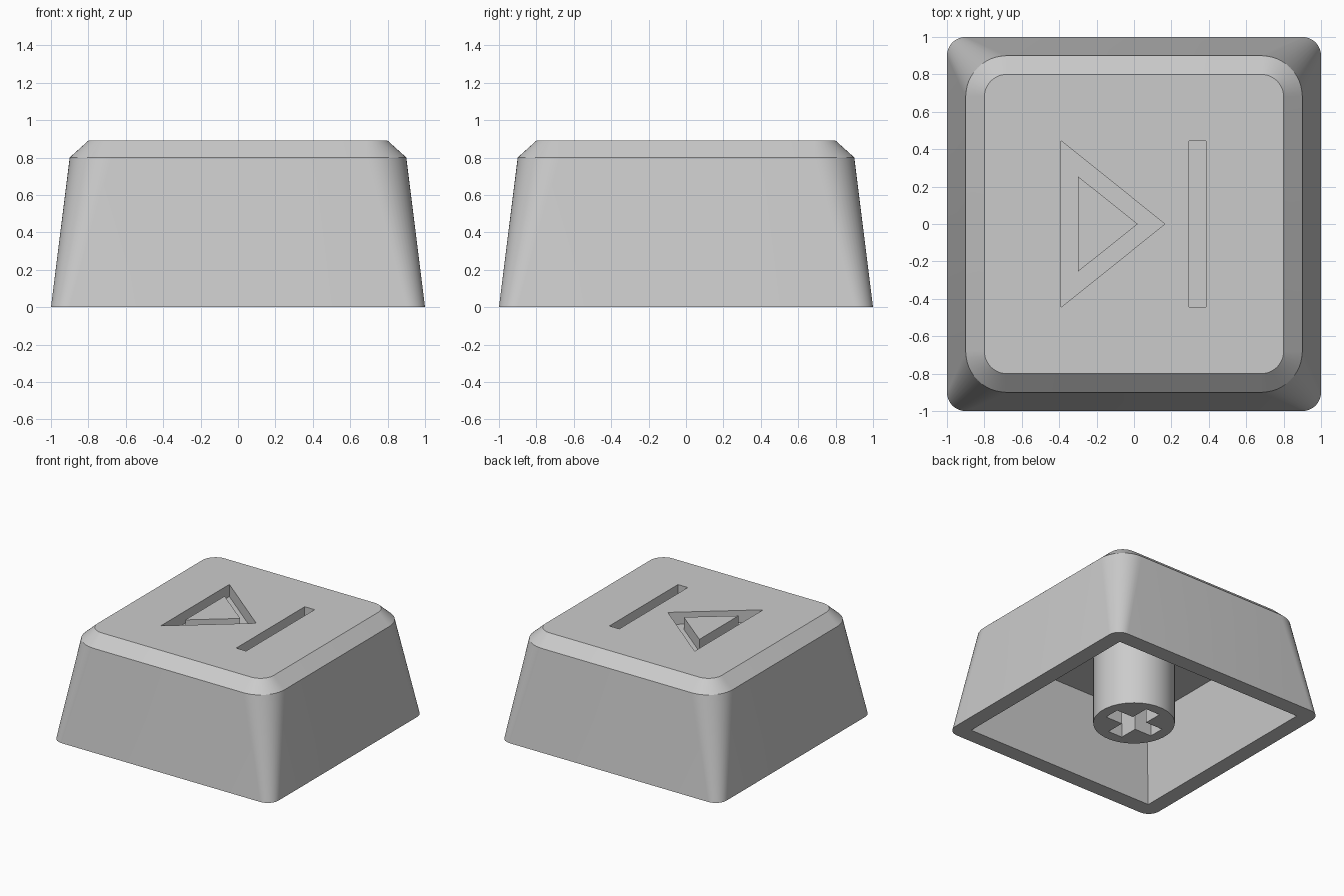
import bpy
import bmesh
from math import pi, sin, cos, radians

if "Cube" in bpy.data.objects:
    bpy.data.objects.remove(bpy.data.objects["Cube"])

grey = bpy.data.materials.new("light grey plastic")
grey.use_nodes = True
colour = (0.6, 0.6, 0.6, 1)
grey.diffuse_color = colour
grey.node_tree.nodes["Principled BSDF"].inputs["Base Color"].default_value = colour


def rounded_square(half, radius, steps=12):
    """Outline of a square with round corners, anticlockwise."""
    if radius == 0:
        return [(half, half), (-half, half), (-half, -half), (half, -half)]
    points = []
    for corner, (sx, sy) in enumerate([(1, 1), (-1, 1), (-1, -1), (1, -1)]):
        for i in range(steps + 1):
            a = (corner + i / steps) * pi / 2
            points.append((sx * (half - radius) + radius * cos(a),
                           sy * (half - radius) + radius * sin(a)))
    return points


def loft(name, sections):
    """Closed solid through (outline, height) sections, bottom to top."""
    bm = bmesh.new()
    rings = [[bm.verts.new((x, y, z)) for x, y in outline] for outline, z in sections]
    n = len(rings[0])
    for low, high in zip(rings, rings[1:]):
        for i in range(n):
            j = (i + 1) % n
            bm.faces.new((low[i], low[j], high[j], high[i]))
    bm.faces.new(rings[0][::-1])
    bm.faces.new(rings[-1])
    mesh = bpy.data.meshes.new(name)
    bm.to_mesh(mesh)
    bm.free()
    mesh.materials.append(grey)
    obj = bpy.data.objects.new(name, mesh)
    bpy.context.collection.objects.link(obj)
    return obj


def prism(name, outline, bottom, top):
    return loft(name, [(outline, bottom), (outline, top)])


def cut(target, cutter):
    """Subtract the cutter, then remove it."""
    mod = target.modifiers.new("cut", "BOOLEAN")
    mod.operation = "DIFFERENCE"
    mod.solver = "EXACT"
    mod.object = cutter
    select(target)
    bpy.ops.object.modifier_apply(modifier=mod.name)
    bpy.data.objects.remove(cutter)


def select(obj):
    bpy.ops.object.select_all(action="DESELECT")
    obj.select_set(True)
    bpy.context.view_layer.objects.active = obj


def box(x0, x1, y):
    return [(x0, -y), (x1, -y), (x1, y), (x0, y)]


TOP, FLOOR = 0.89, 0.79

# Tapered cap with a chamfered top edge
cap = loft("cap_shell", [
    (rounded_square(1.0, 0.1), 0),
    (rounded_square(0.9, 0.22), 0.8),
    (rounded_square(0.8, 0.12), TOP),
])

# Hollow underside, extended below the rim for a clean cut
cut(cap, loft("cavity", [
    (rounded_square(0.88, 0), -0.08),
    (rounded_square(0.785, 0), 0.68),
]))

# Engraved triangle outline and bar
triangle = prism("triangle_groove", [(-0.39, -0.445), (0.165, 0), (-0.39, 0.445)], FLOOR, 1)
cut(triangle, prism("triangle_island", [(-0.3, -0.255), (0.02, 0), (-0.3, 0.255)], 0.7, 1.1))
cut(cap, triangle)
cut(cap, prism("bar_groove", box(0.295, 0.385, 0.445), FLOOR, 1))

# Round stem with a cross-shaped socket
circle = [(0.307 * cos(i * pi / 32), 0.307 * sin(i * pi / 32)) for i in range(64)]
stem = prism("stem", circle, 0, 0.7)
cut(stem, prism("socket_slot_x", box(-0.22, 0.22, 0.065), -0.1, 0.42))
cut(stem, prism("socket_slot_y", box(-0.065, 0.065, 0.22), -0.1, 0.42))

for part in (cap, stem):
    select(part)
    bpy.ops.object.shade_smooth_by_angle(angle=radians(25))
